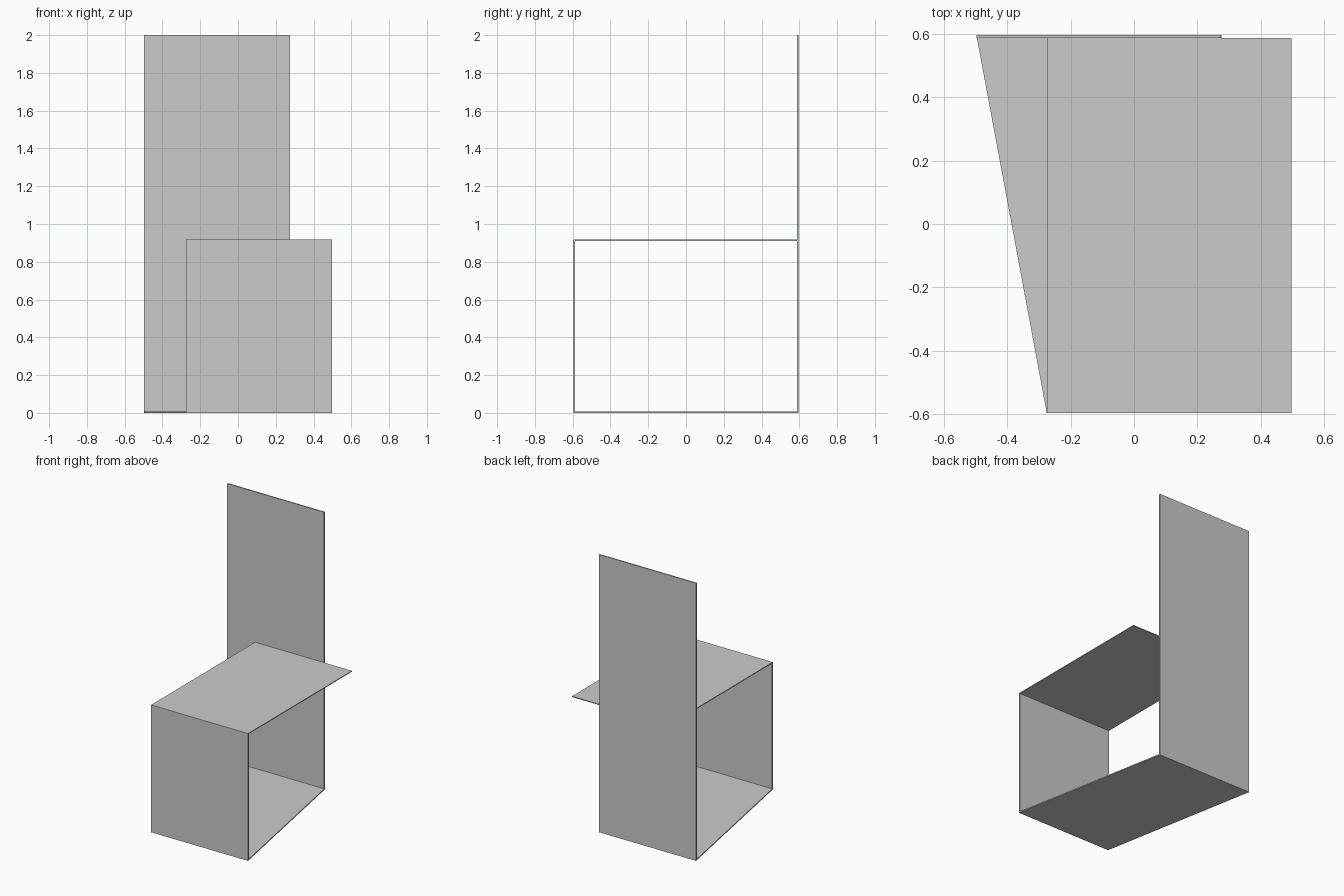
import bpy
import bmesh

if "Cube" in bpy.data.objects:
    bpy.data.objects.remove(bpy.data.objects["Cube"])

L, R = -0.497, 0.497      # outer left / right
W = 0.772                 # width of every panel
Y = 0.596                 # half depth
T = 0.009                 # sheet thickness
SEAT_Z = 0.917


def slab(name, outline, direction):
    """Extrude a planar outline along a direction into a thin sheet."""
    bm = bmesh.new()
    face = bm.faces.new([bm.verts.new(p) for p in outline])
    ext = bmesh.ops.extrude_face_region(bm, geom=[face], use_keep_orig=True)
    verts = [g for g in ext["geom"] if isinstance(g, bmesh.types.BMVert)]
    bmesh.ops.translate(bm, verts=verts, vec=direction)
    bmesh.ops.recalc_face_normals(bm, faces=bm.faces)
    mesh = bpy.data.meshes.new(name)
    bm.to_mesh(mesh)
    bm.free()
    obj = bpy.data.objects.new(name, mesh)
    bpy.context.collection.objects.link(obj)
    return obj


def upright(name, x, y, height):
    """Vertical sheet facing the front."""
    return slab(name, [(x, y, 0), (x + W, y, 0), (x + W, y, height), (x, y, height)], (0, T, 0))


def level(name, x_front, x_back, y0, y1, z, thick):
    """Horizontal sheet, sheared when its front and back ends are offset."""
    return slab(name, [(x_front, y0, z), (x_front + W, y0, z),
                       (x_back + W, y1, z), (x_back, y1, z)], (0, 0, thick))


# Tall backrest, shifted left
upright("backrest", L, Y - T, 2.0)
# Front support, shifted right
upright("front_panel", R - W, -Y, SEAT_Z)
# Rectangular seat over the front panel
level("seat", R - W, R - W, -Y, Y - T, SEAT_Z - 0.006, 0.006)
# Slanted floor sheet joining both uprights
level("base", R - W, L, -Y, Y, 0.0, 0.008)
